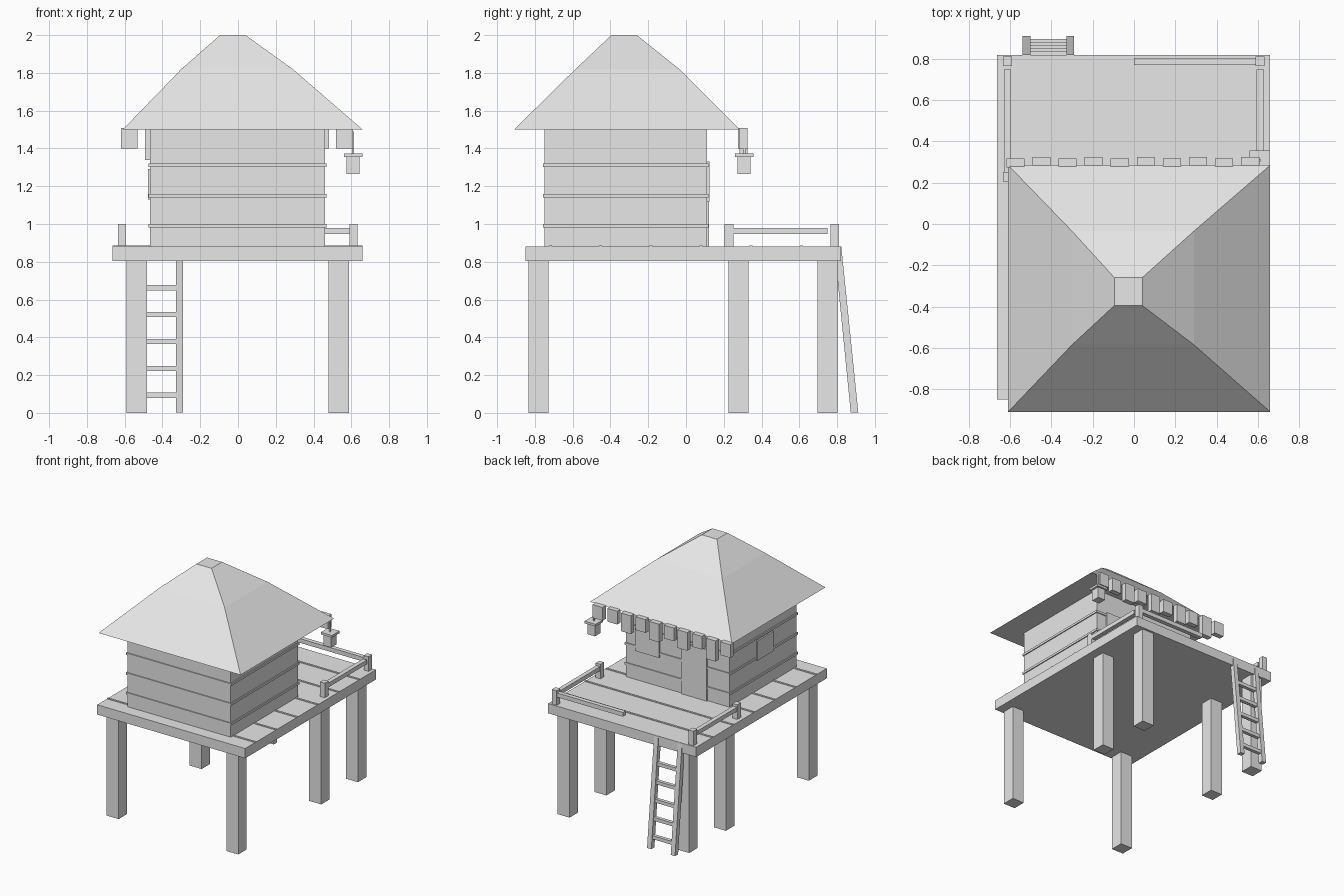
import bpy, bmesh
from mathutils import Vector

grey = bpy.data.materials.new("plain grey")
grey.diffuse_color = (0.8, 0.8, 0.8, 1)


def finish(name, bm):
    bmesh.ops.recalc_face_normals(bm, faces=bm.faces)
    mesh = bpy.data.meshes.new(name)
    bm.to_mesh(mesh)
    bm.free()
    mesh.materials.append(grey)
    obj = bpy.data.objects.new(name, mesh)
    bpy.context.collection.objects.link(obj)
    return obj


def loft(name, rings):
    """Skin stacked rectangles (x0, x1, y0, y1, z) into a closed solid."""
    bm = bmesh.new()
    loops = [[bm.verts.new(p) for p in ((x0, y0, z), (x1, y0, z), (x1, y1, z), (x0, y1, z))]
             for x0, x1, y0, y1, z in rings]
    for low, high in zip(loops, loops[1:]):
        for i in range(4):
            j = (i + 1) % 4
            bm.faces.new((low[i], low[j], high[j], high[i]))
    bm.faces.new(loops[0])
    bm.faces.new(loops[-1])
    return finish(name, bm)


def box(name, x0, x1, y0, y1, z0, z1):
    return loft(name, [(x0, x1, y0, y1, z0), (x0, x1, y0, y1, z1)])


# Stilts and deck
for x in (-0.59, 0.48):
    for y in (-0.835, 0.225, 0.695):
        box("stilt", x, x + 0.107, y, y + 0.107, 0, 0.81)
box("deck", -0.665, 0.66, -0.85, 0.82, 0.803, 0.882)
for i in range(6):
    y = -0.717 + 0.2655 * i
    box("deck_strip", -0.665, 0.66, y - 0.008, y + 0.008, 0.875, 0.887)

# Cabin walls with horizontal battens
box("cabin", -0.465, 0.46, -0.75, 0.11, 0.88, 1.505)
for z in (0.99, 1.15, 1.31):
    box("wall_batten", -0.473, 0.468, -0.758, 0.118, z - 0.009, z + 0.009)

# Door and shutters
box("door", -0.27, -0.04, 0.1, 0.121, 0.882, 1.30)
box("back_shutter", 0.155, 0.37, 0.1, 0.125, 1.12, 1.33)
box("side_shutter", -0.477, -0.45, -0.44, -0.235, 1.13, 1.29)

# Hipped roof with a slight bend and a flat cap
loft("roof", [(-0.61, 0.66, -0.91, 0.285, 1.5),
              (-0.30, 0.29, -0.585, -0.035, 1.82),
              (-0.095, 0.04, -0.395, -0.26, 2.0)])

# Hanging boards along the back eave
bottoms = (1.40, 1.34, 1.40, 1.36, 1.40, 1.36, 1.40, 1.36, 1.40, 1.40)
for i, bottom in enumerate(bottoms):
    x = -0.575 + 0.1265 * i
    y = 0.275 + 0.008 * (i % 2)
    box("eave_board", x - 0.044, x + 0.044, y, y + 0.042, bottom, 1.507)

# Railings
for x in (-0.635, 0.59):
    for y in (0.205, 0.765):
        box("railing_post", x, x + 0.043, y, y + 0.046, 0.88, 1.0)
    box("side_rail", x + 0.004, x + 0.039, 0.25, 0.75, 0.946, 0.98)
box("back_rail", 0.0, 0.63, 0.77, 0.805, 0.946, 0.98)

# Lantern
box("lantern_rod", 0.603, 0.614, 0.303, 0.314, 1.365, 1.49)
box("lantern_cap", 0.56, 0.658, 0.26, 0.357, 1.354, 1.372)
box("lantern_body", 0.575, 0.642, 0.273, 0.342, 1.265, 1.356)

# Leaning ladder
for x in (-0.54, -0.328):
    loft("ladder_rail", [(x, x + 0.038, 0.872, 0.912, 0.003),
                         (x, x + 0.038, 0.785, 0.822, 0.88)])
for i in range(5):
    z = 0.093 + 0.1425 * i
    y = 0.892 - 0.101 * z
    box("ladder_rung", -0.51, -0.32, y - 0.014, y + 0.014, z - 0.014, z + 0.014)
